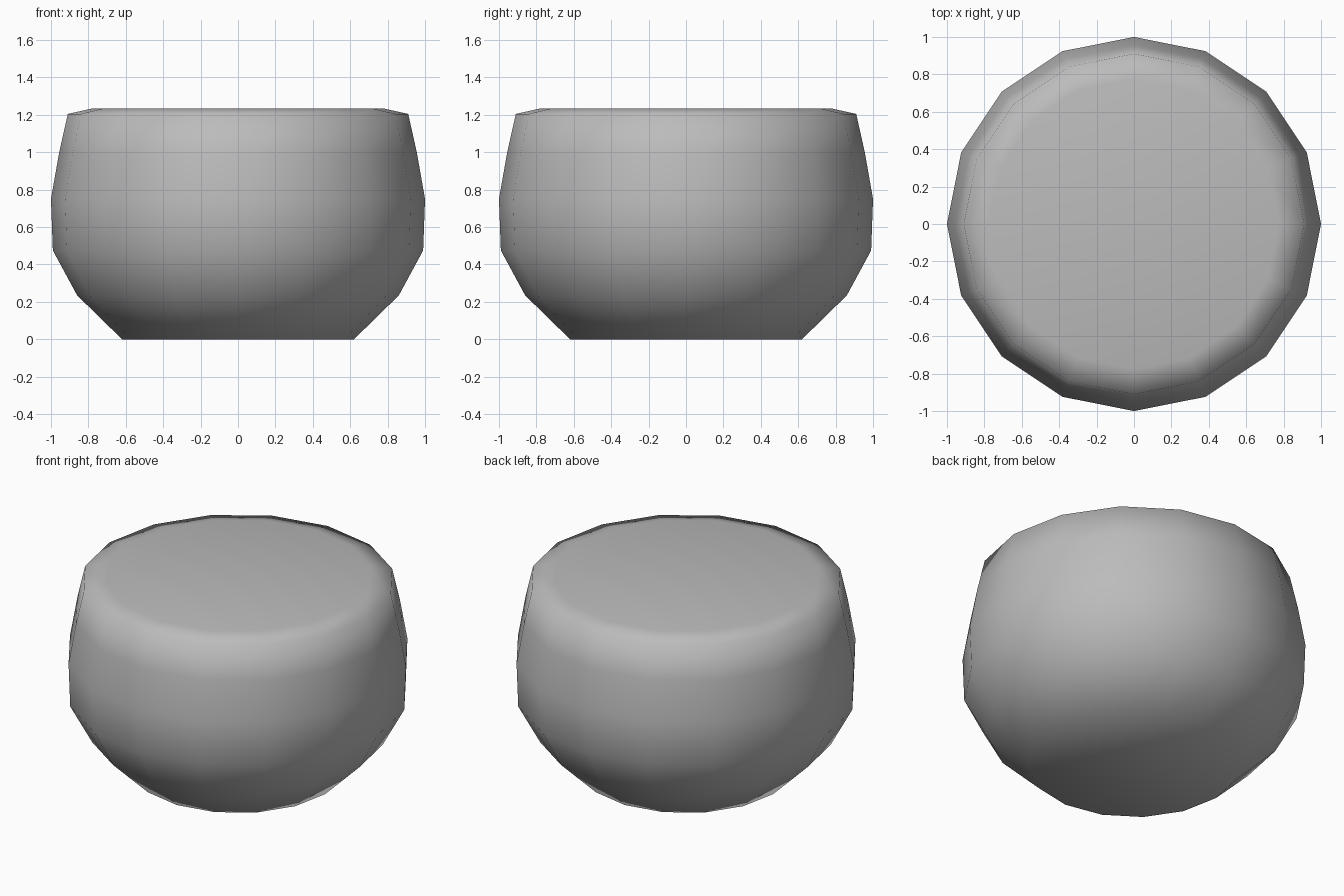
import bpy, bmesh
from math import cos, sin, tau

cube = bpy.data.objects.get("Cube")
if cube:
    bpy.data.objects.remove(cube, do_unlink=True)

SIDES = 16
# radius and height of each ring, base to top
PROFILE = [(0.62, 0.0), (0.86, 0.235), (0.99, 0.475), (1.0, 0.75),
           (0.956, 1.0), (0.91, 1.205), (0.775, 1.235)]

grey = bpy.data.materials.new("plain grey")
grey.use_nodes = True
colour = (0.5, 0.5, 0.5, 1)
grey.diffuse_color = colour
grey.node_tree.nodes["Principled BSDF"].inputs["Base Color"].default_value = colour

# rounded pot body: stacked rings with closed ends
bm = bmesh.new()
rings = [[bm.verts.new((r * cos(tau * i / SIDES), r * sin(tau * i / SIDES), z))
          for i in range(SIDES)] for r, z in PROFILE]
for low, high in zip(rings, rings[1:]):
    for i in range(SIDES):
        j = (i + 1) % SIDES
        bm.faces.new((low[i], low[j], high[j], high[i]))
bm.faces.new(rings[0][::-1])
bm.faces.new(rings[-1])
for face in bm.faces:
    face.smooth = True

mesh = bpy.data.meshes.new("pot_body")
bm.to_mesh(mesh)
bm.free()
mesh.materials.append(grey)
body = bpy.data.objects.new("pot_body", mesh)
bpy.context.collection.objects.link(body)
